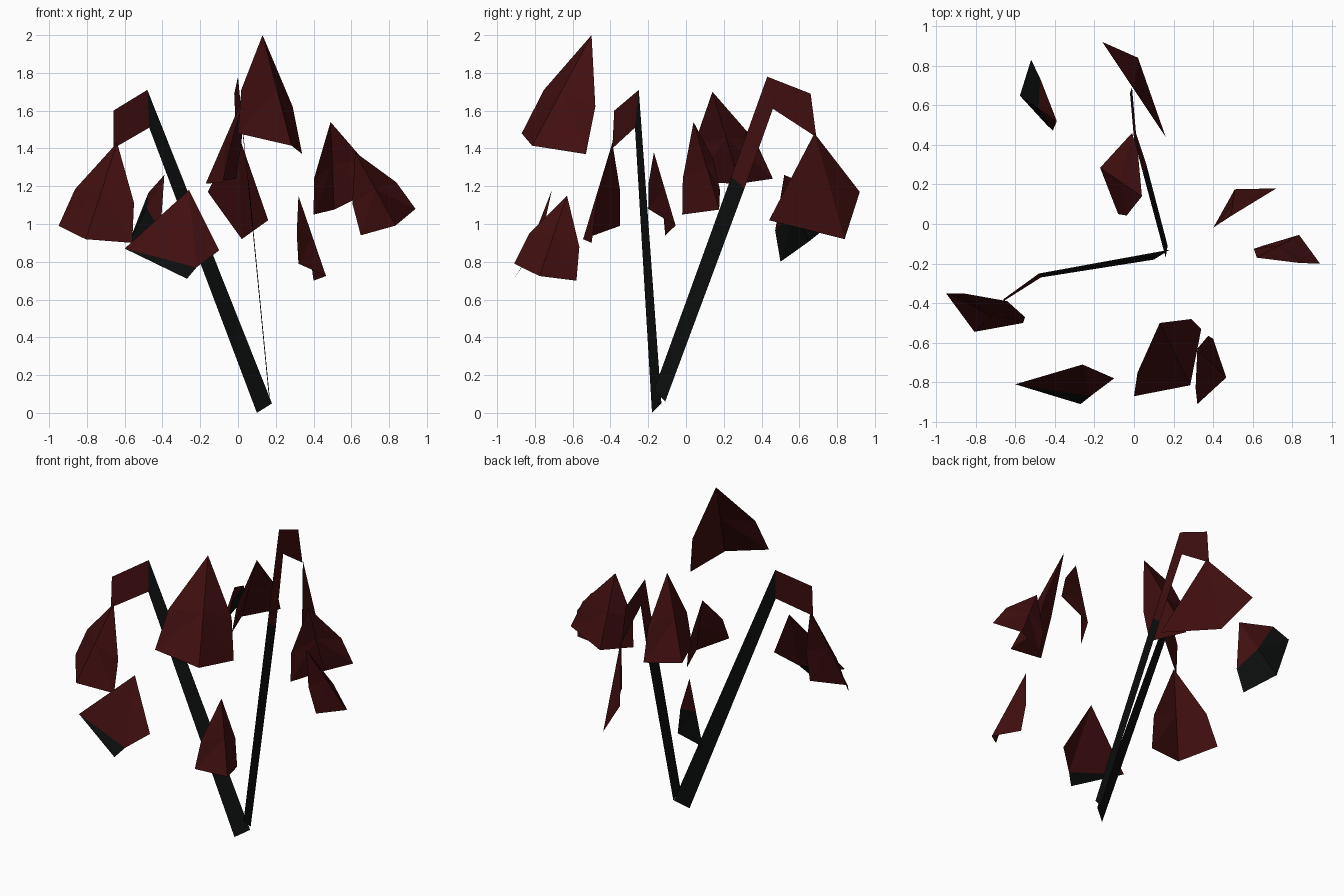
import bpy
from mathutils import Vector

cube = bpy.data.objects.get("Cube")
if cube:
    bpy.data.objects.remove(cube, do_unlink=True)


def make_material(name, color):
    mat = bpy.data.materials.new(name)
    mat.use_nodes = True
    mat.diffuse_color = color
    bsdf = next(n for n in mat.node_tree.nodes if n.type == "BSDF_PRINCIPLED")
    bsdf.inputs["Base Color"].default_value = color
    bsdf.inputs["Roughness"].default_value = 1
    bsdf.inputs["Specular IOR Level"].default_value = 0
    return mat


RED = make_material("dark_red", (0.052, 0.0045, 0.005, 1))
BLACK = make_material("black", (0.0035, 0.004, 0.004, 1))


def make_object(name, verts, faces, black_faces=()):
    mesh = bpy.data.meshes.new(name)
    mesh.from_pydata(verts, [], faces)
    mesh.materials.append(RED)
    mesh.materials.append(BLACK)
    for poly in mesh.polygons:
        poly.material_index = int(poly.index in black_faces)
    mesh.update()
    obj = bpy.data.objects.new(name, mesh)
    bpy.context.scene.collection.objects.link(obj)


def leaf(name, tip, corner_a, corner_b, black_base=False):
    """Six-sided leaf: shoulders above its two corners, end curled forward."""
    tip, corner_a, corner_b = Vector(tip), Vector(corner_a), Vector(corner_b)
    axis = (corner_a + corner_b) / 2 - tip
    width = corner_b - corner_a
    shoulder = tip + axis * 0.58
    curl = width.cross(axis).normalized() * axis.length / 4
    bottom = tip + axis * 1.09 + curl
    outline = [tip, shoulder - width * 0.4, corner_a,
               bottom, corner_b, shoulder + width * 0.4]
    # Fan of triangles around the middle of the rib
    rib_middle = (tip + bottom) / 2
    sides = len(outline)
    faces = [(k, (k + 1) % sides, sides) for k in range(sides)]
    black_faces = range(1, sides - 1) if black_base else ()
    make_object(name, outline + [rib_middle], faces, black_faces)


def stem(name, sections):
    """Flat ribbon through (upper, lower) edge points; first span is black."""
    verts = [point for section in sections for point in section]
    faces = [(s, s + 1, s + 3, s + 2) for s in range(0, len(verts) - 2, 2)]
    make_object(name, verts, faces, black_faces=(0,))


# Stems: black shafts with red drooping ends
stem("front_stem", [
    ((0.18, -0.13, 0.05), (0.1, -0.18, 0)),
    ((-0.48, -0.25, 1.71), (-0.47, -0.27, 1.51)),
    ((-0.66, -0.38, 1.6), (-0.66, -0.39, 1.4))])
stem("back_stem", [
    ((0.16, -0.17, 0.12), (0.17, -0.11, 0.06)),
    ((0.05, 0.24, 1.25), (0.06, 0.31, 1.19)),
    ((0, 0.43, 1.78), (0.01, 0.46, 1.61)),
    ((-0.02, 0.66, 1.69), (-0.01, 0.69, 1.46))])

# Leaf hanging from the front stem
leaf("front_stem_leaf", tip=(-0.64, -0.39, 1.43),
     corner_a=(-0.56, -0.5, 0.9), corner_b=(-0.95, -0.35, 0.99))

# Loose leaves around the stems
leaf("top_leaf", tip=(0.13, -0.5, 2),
     corner_a=(0.34, -0.53, 1.37), corner_b=(0, -0.87, 1.48))
leaf("small_front_leaf", tip=(0.32, -0.63, 1.15),
     corner_a=(0.4, -0.58, 0.7), corner_b=(0.32, -0.91, 0.79))
leaf("left_leaf", tip=(0.62, -0.17, 1.38),
     corner_a=(0.65, -0.11, 0.94), corner_b=(0.94, -0.2, 1.08))
leaf("back_left_leaf", tip=(0.49, 0.04, 1.54),
     corner_a=(0.4, -0.02, 1.05), corner_b=(0.72, 0.18, 1.18))
leaf("middle_leaf", tip=(0.04, 0.14, 1.7),
     corner_a=(-0.08, 0.05, 1.22), corner_b=(-0.01, 0.46, 1.24))
leaf("back_right_leaf", tip=(-0.39, 0.52, 1.26),
     corner_a=(-0.44, 0.5, 0.8), corner_b=(-0.52, 0.83, 1.05),
     black_base=True)

# Four-sided leaves: one on the back stem, one loose with a black edge
make_object("back_stem_leaf", [
    (0, 0.68, 1.48), (0.16, 0.44, 1.02), (0.02, 0.84, 0.92),
    (-0.16, 0.92, 1.17)], [(0, 1, 2), (0, 2, 3)])
make_object("front_right_leaf", [
    (-0.26, -0.71, 1.18), (-0.1, -0.78, 0.86), (-0.22, -0.87, 0.77),
    (-0.27, -0.91, 0.71), (-0.6, -0.81, 0.87)],
    [(0, 1, 2), (0, 2, 4), (2, 3, 4)], black_faces=(2,))
